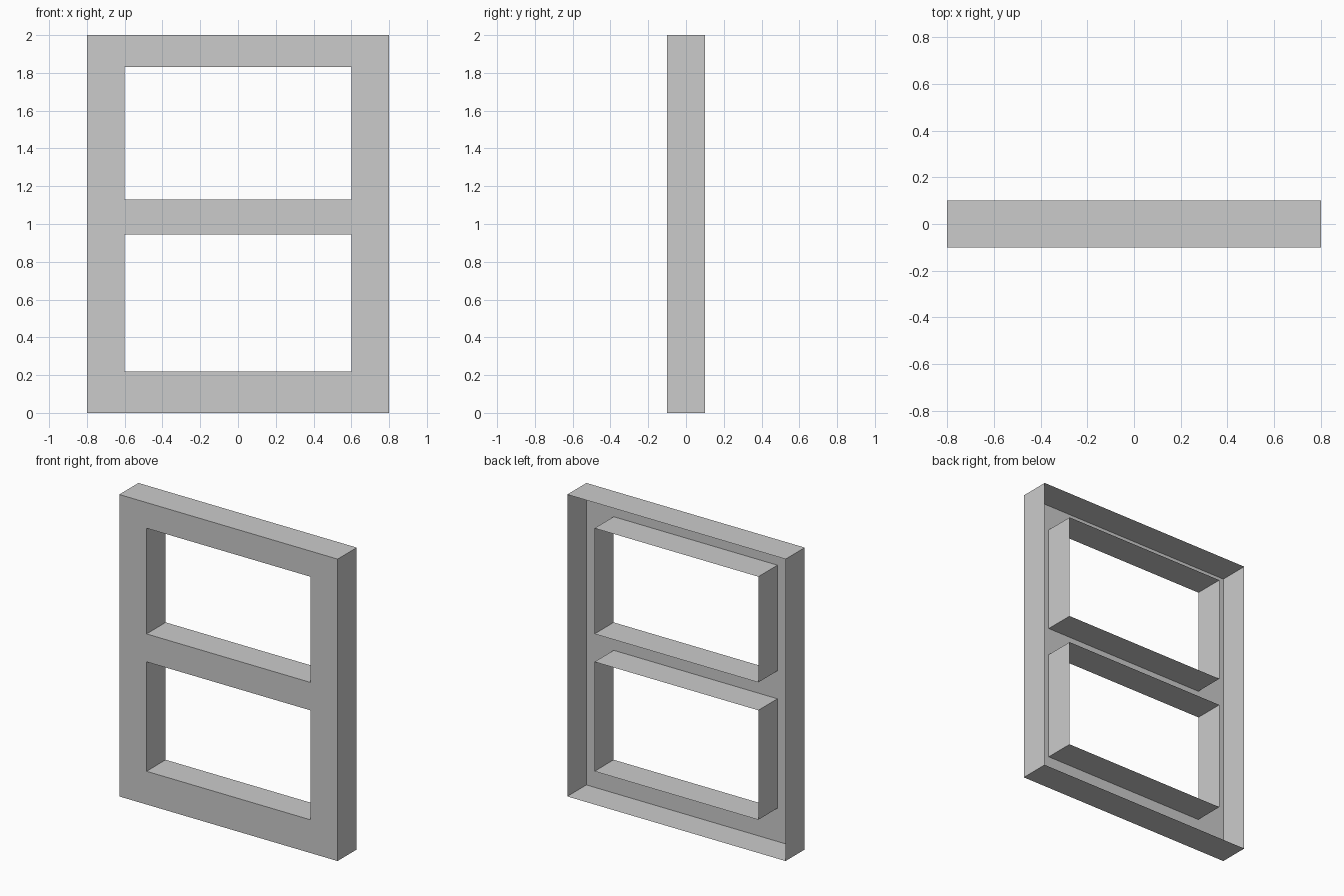
import bpy
import bmesh

if "Cube" in bpy.data.objects:
    bpy.data.objects.remove(bpy.data.objects["Cube"])

# Grid lines of the front sheet; the two middle panes are left open
XS = [-0.8, -0.6, 0.6, 0.8]
ZS = [0.0, 0.22, 0.945, 1.13, 1.83, 2.0]
OPENINGS = {(1, 1), (1, 3)}
FRONT, BACK = -0.1, 0.1

bm = bmesh.new()

# Front sheet, facing -y
grid = [[bm.verts.new((x, FRONT, z)) for z in ZS] for x in XS]
for i in range(len(XS) - 1):
    for j in range(len(ZS) - 1):
        if (i, j) not in OPENINGS:
            bm.faces.new((grid[i][j], grid[i + 1][j],
                          grid[i + 1][j + 1], grid[i][j + 1]))

# Outer rim and opening walls: thin sheets running back, rear left open
rim = [e for e in bm.edges if e.is_boundary]
walls = bmesh.ops.extrude_edge_only(bm, edges=rim)["geom"]
for v in walls:
    if isinstance(v, bmesh.types.BMVert):
        v.co.y = BACK

bm.normal_update()
mesh = bpy.data.meshes.new("window_frame")
bm.to_mesh(mesh)
bm.free()
frame = bpy.data.objects.new("window_frame", mesh)
bpy.context.collection.objects.link(frame)
